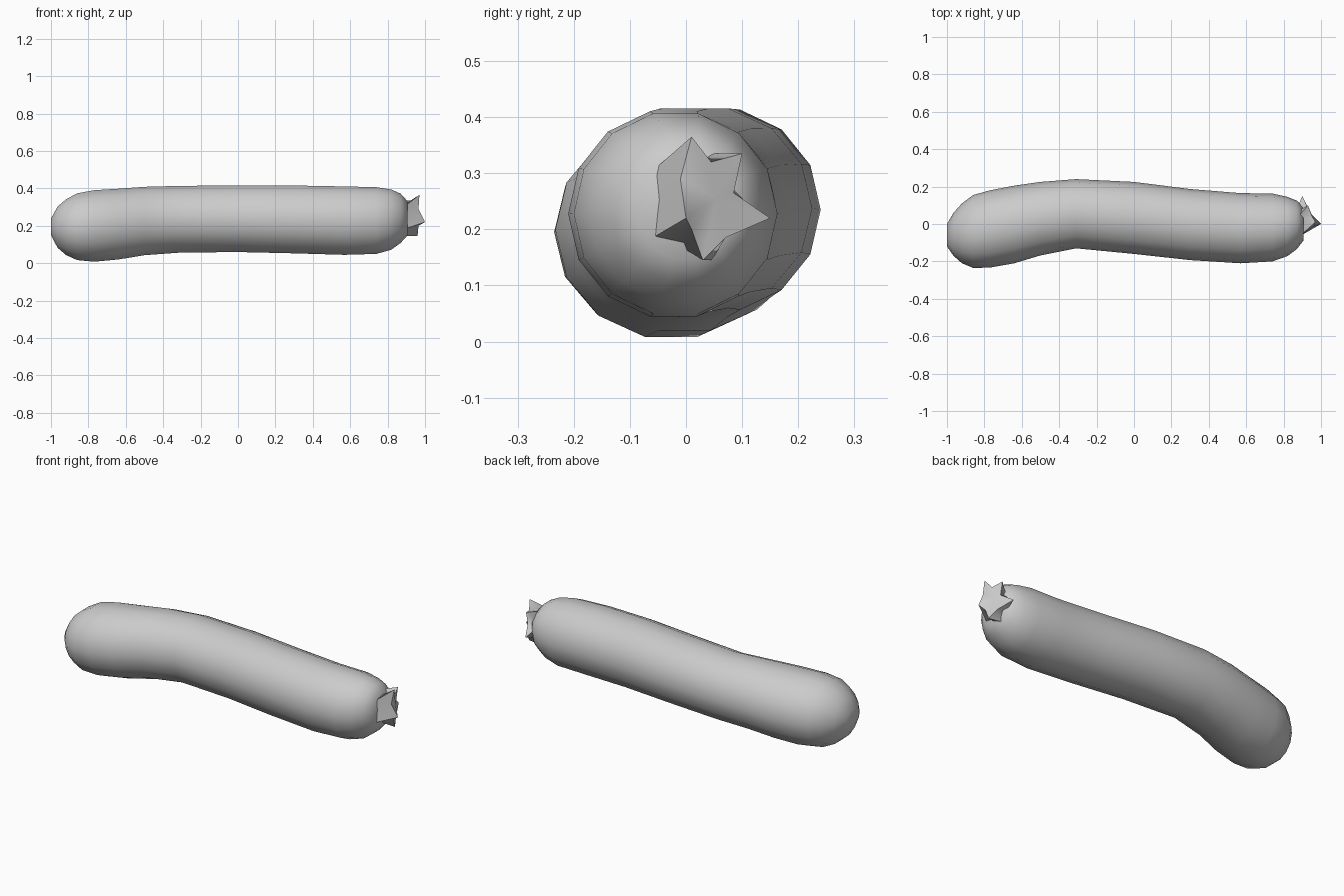
import bpy, bmesh, math

cube = bpy.data.objects.get("Cube")
if cube:
    bpy.data.objects.remove(cube)

grey = bpy.data.materials.new("plain grey")
grey.use_nodes = True
grey.diffuse_color = (0.6, 0.6, 0.6, 1)
grey.node_tree.nodes["Principled BSDF"].inputs["Base Color"].default_value = (0.6, 0.6, 0.6, 1)

SIDES = 14


def loft(name, rings):
    """Skin closed rings of points and cap both ends with a fan."""
    bm = bmesh.new()
    loops = [[bm.verts.new(p) for p in ring] for ring in rings]
    for a, b in zip(loops, loops[1:]):
        for i in range(len(a)):
            j = (i + 1) % len(a)
            bm.faces.new((a[i], a[j], b[j], b[i]))
    caps = [bm.faces.new(loops[0]), bm.faces.new(loops[-1])]
    bmesh.ops.poke(bm, faces=caps)
    bmesh.ops.recalc_face_normals(bm, faces=bm.faces)
    mesh = bpy.data.meshes.new(name)
    bm.to_mesh(mesh)
    bm.free()
    mesh.materials.append(grey)
    obj = bpy.data.objects.new(name, mesh)
    bpy.context.collection.objects.link(obj)
    bpy.ops.object.select_all(action='DESELECT')
    obj.select_set(True)
    bpy.context.view_layer.objects.active = obj
    return obj


def ellipse(x, y0, y1, z0, z1):
    ring = []
    for i in range(SIDES):
        a = math.tau * i / SIDES
        ring.append((x, (y0 + y1) / 2 + (y1 - y0) / 2 * math.cos(a),
                     (z0 + z1) / 2 + (z1 - z0) / 2 * math.sin(a)))
    return ring


# Bent body: x, then side limits and height limits of each section
sections = [
    (-1.0, -.12, 0, .15, .24), (-.965, -.17, .06, .08, .305),
    (-.92, -.21, .11, .04, .345), (-.86, -.235, .155, .012, .378),
    (-.77, -.233, .18, .003, .395), (-.64, -.21, .205, .015, .403),
    (-.5, -.168, .225, .038, .413), (-.31, -.13, .24, .052, .418),
    (0, -.16, .225, .055, .42), (.3, -.193, .187, .048, .42),
    (.57, -.21, .165, .04, .415), (.74, -.2, .163, .045, .411),
    (.82, -.172, .145, .068, .398), (.87, -.135, .125, .105, .375),
    (.905, -.09, .09, .145, .335),
]
body = loft("sausage_body", [ellipse(*s) for s in sections])
bpy.ops.object.shade_smooth_by_angle(angle=math.radians(50))

# Gathered casing knot: pinched neck that flares into a slanted, pleated end
tip = [(.9, .15, .22), (.93, .085, .265), (.93, .1, .335), (.95, .045, .32),
       (.97, .01, .365), (.965, -.01, .29), (1.0, 0, .22), (.965, .01, .2),
       (.96, .03, .145), (.94, .07, .185)]
neck = []
for i in range(len(tip)):
    a = math.tau * i / len(tip)
    r = .1 if i % 2 == 0 else .075
    neck.append((.885, .015 + r * math.cos(a), .24 + r * math.sin(a)))
knot = loft("casing_knot", [neck, tip])
bpy.ops.object.shade_smooth_by_angle(angle=math.radians(60))
